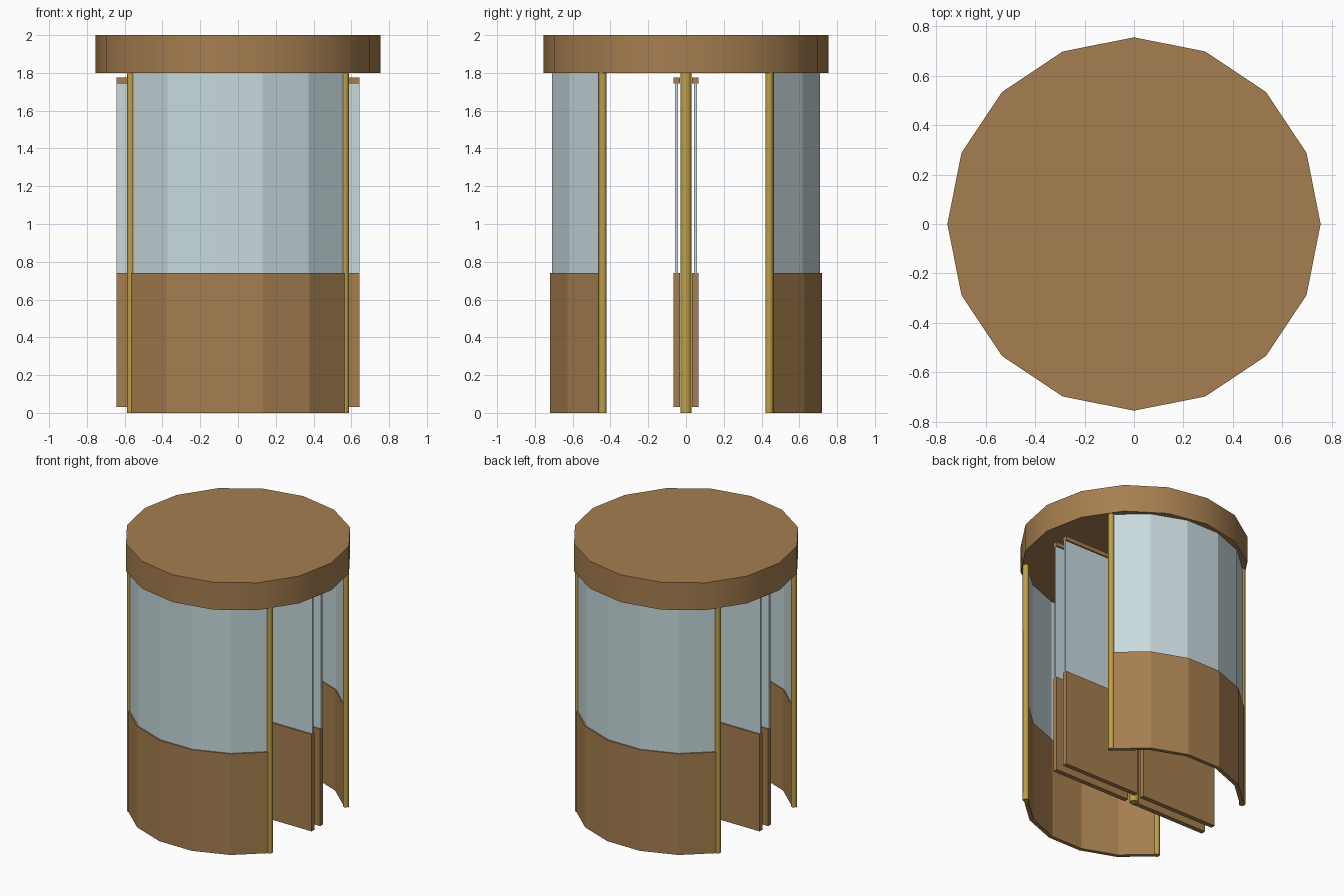
import bpy, bmesh
from math import sin, cos, radians, pi

if "Cube" in bpy.data.objects:
    bpy.data.objects.remove(bpy.data.objects["Cube"])


def material(name, color):
    m = bpy.data.materials.new(name)
    m.diffuse_color = (*color, 1)
    m.use_nodes = True
    m.node_tree.nodes["Principled BSDF"].inputs["Base Color"].default_value = m.diffuse_color
    return m


WOOD = material("wood", (0.38, 0.21, 0.08))
GLASS = material("glass", (0.58, 0.70, 0.73))
BRASS = material("brass", (0.52, 0.35, 0.06))


def finish(name, bm, mat, smooth=False):
    bmesh.ops.recalc_face_normals(bm, faces=bm.faces)
    mesh = bpy.data.meshes.new(name)
    bm.to_mesh(mesh)
    bm.free()
    mesh.materials.append(mat)
    ob = bpy.data.objects.new(name, mesh)
    bpy.context.collection.objects.link(ob)
    if smooth:
        bpy.ops.object.select_all(action='DESELECT')
        bpy.context.view_layer.objects.active = ob
        ob.select_set(True)
        bpy.ops.object.shade_smooth_by_angle(angle=radians(50))
    return ob


def prism(name, outline, z0, z1, mat, smooth=False):
    """Extrude a flat outline upwards from z0 to z1."""
    bm = bmesh.new()
    face = bm.faces.new([bm.verts.new((x, y, z0)) for x, y in outline])
    new = bmesh.ops.extrude_face_region(bm, geom=[face], use_keep_orig=True)["geom"]
    top = [v for v in new if isinstance(v, bmesh.types.BMVert)]
    bmesh.ops.translate(bm, verts=top, vec=(0, 0, z1 - z0))
    return finish(name, bm, mat, smooth)


def column(name, x, y, r, z0, z1, sides, mat):
    pts = [(x + r * cos(2 * pi * i / sides), y + r * sin(2 * pi * i / sides))
           for i in range(sides)]
    return prism(name, pts, z0, z1, mat, True)


def arc_wall(name, r0, r1, z0, z1, side, mat, half=52, segs=5):
    """Curved wall section with flat facets, centred on the y axis."""
    angles = [radians(-half + 2 * half * i / segs) for i in range(segs + 1)]
    pts = [(r1 * sin(a), side * r1 * cos(a)) for a in angles]
    pts += [(r0 * sin(a), side * r0 * cos(a)) for a in reversed(angles)]
    return prism(name, pts, z0, z1, mat)


def slab(name, x0, x1, y, thick, z0, z1, mat):
    h = thick / 2
    return prism(name, [(x0, y - h), (x1, y - h), (x1, y + h), (x0, y + h)], z0, z1, mat)


# Canopy and central shaft
column("canopy", 0, 0, 0.755, 1.8, 2.0, 16, WOOD)
column("central_shaft", 0, 0, 0.03, 0, 1.8, 12, BRASS)

for side, label in ((-1, "front"), (1, "back")):
    # Curved drum walls
    arc_wall(label + "_wall_base", 0.704, 0.732, 0, 0.74, side, WOOD)
    arc_wall(label + "_wall_glass", 0.710, 0.722, 0.74, 1.8, side, GLASS)
    for sx, hand in ((-1, "left"), (1, "right")):
        tag = f"{label}_{hand}"
        # Brass jamb posts at the wall ends
        column(tag + "_post", sx * 0.567, side * 0.441, 0.021, 0, 1.8, 8, BRASS)
        # Folded door wings, two on each side of the shaft
        x0, x1 = sorted((sx * 0.025, sx * 0.643))
        y = side * 0.05
        slab(tag + "_wing_panel", x0, x1, y, 0.034, 0.03, 0.74, WOOD)
        slab(tag + "_wing_glass", x0, x1, y, 0.014, 0.74, 1.745, GLASS)
        slab(tag + "_wing_top_rail", x0, x1, y, 0.034, 1.745, 1.775, WOOD)
